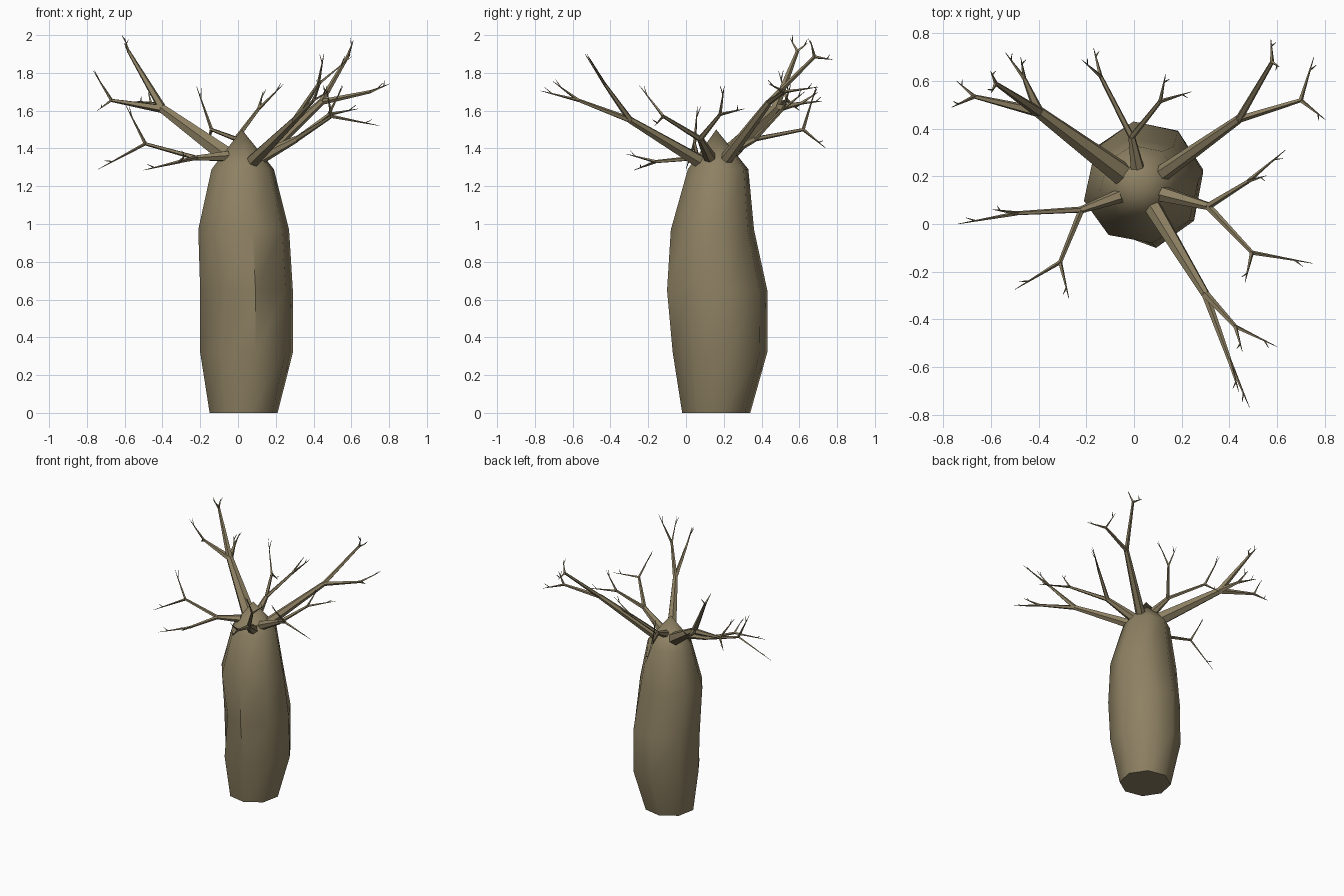
import bpy, bmesh, math
from mathutils import Vector

if "Cube" in bpy.data.objects:
    bpy.data.objects.remove(bpy.data.objects["Cube"])

bark = bpy.data.materials.new("bark_brown")
bark.diffuse_color = (0.27, 0.22, 0.125, 1)
bark.use_nodes = True
bark.node_tree.nodes["Principled BSDF"].inputs["Base Color"].default_value = bark.diffuse_color


def finish(name, bm):
    bmesh.ops.recalc_face_normals(bm, faces=bm.faces[:])
    me = bpy.data.meshes.new(name)
    bm.to_mesh(me)
    bm.free()
    me.materials.append(bark)
    ob = bpy.data.objects.new(name, me)
    bpy.context.collection.objects.link(ob)
    bpy.ops.object.select_all(action='DESELECT')
    ob.select_set(True)
    bpy.context.view_layer.objects.active = ob
    bpy.ops.object.shade_smooth_by_angle(angle=math.radians(50))


def skin(bm, rings):
    for a, b in zip(rings, rings[1:]):
        for i in range(len(a)):
            j = (i + 1) % len(a)
            bm.faces.new((a[i], a[j], b[j], b[i]))


def limb_piece(bm, start, end, r0, r1, sides):
    """Straight tapered limb with closed ends."""
    d = (end - start).normalized()
    u = d.cross(Vector((0.3, 0.2, 1))).normalized()
    v = d.cross(u)
    rings = [[bm.verts.new(p + r * (u * math.cos(t) + v * math.sin(t)))
              for t in (math.tau * i / sides for i in range(sides))]
             for p, r in ((start, r0), (end, r1))]
    skin(bm, rings)
    for ring in rings:
        bm.faces.new(ring)


def twig(bm, elbow, tip):
    """Thin pointed twig with a little spur near its end."""
    limb_piece(bm, elbow, tip, .009, .001, 4)
    d = tip - elbow
    s = elbow + d * .7
    side = d.cross(Vector((0, 0, 1))).normalized()
    limb_piece(bm, s, s + d * .15 + side * .02 + Vector((0, 0, .025)), .004, .001, 4)


# Trunk sections: z, centre x, centre y, half width x, half width y
sections = [(0, .03, .16, .18, .18), (.32, .045, .18, .245, .25),
            (.65, .045, .165, .245, .265), (.97, .03, .14, .24, .22),
            (1.29, .025, .17, .165, .16)]
bm = bmesh.new()
rings = []
for z, cx, cy, rx, ry in sections:
    ring = []
    for i in range(8):
        t = math.radians(11 + 45 * i)
        f = 0.86 if z == .65 and i == 5 else 1.02   # one dented corner
        ring.append(bm.verts.new((cx + f * rx * math.cos(t), cy + f * ry * math.sin(t), z)))
    rings.append(ring)
skin(bm, rings)
bm.faces.new(rings[0])
peak = bm.verts.new((.02, .16, 1.5))
for i in range(8):
    bm.faces.new((rings[-1][i], rings[-1][(i + 1) % 8], peak))
finish("trunk", bm)

# Limbs: base height, base radius, fork, then arms as (elbow, main twig tip)
limbs = {
    "back_left_limb": (1.35, .052, (-.40, .47, 1.61), [
        ((-.67, .535, 1.655), (-.765, .49, 1.81)),
        ((-.58, .59, 1.915), (-.60, .55, 1.985)),
        ((-.46, .61, 1.64), (-.54, .72, 1.65))]),
    "left_limb": (1.36, .03, (-.22, .06, 1.35), [
        ((-.49, .045, 1.425), (-.74, 0, 1.29)),
        ((-.31, -.16, 1.33), (-.50, -.275, 1.285))]),
    "back_right_limb": (1.33, .036, (.44, .44, 1.645), [
        ((.58, .68, 1.885), (.575, .775, 1.87)),
        ((.70, .52, 1.70), (.755, .70, 1.725))]),
    "back_limb": (1.39, .03, (-.01, .365, 1.45), [
        ((-.14, .62, 1.50), (-.22, .69, 1.73)),
        ((.11, .515, 1.61), (.24, .555, 1.74))]),
    "right_limb": (1.35, .035, (.31, .075, 1.45), [
        ((.48, .18, 1.58), (.635, .31, 1.61)),
        ((.495, -.12, 1.57), (.75, -.165, 1.52))]),
    "front_limb": (1.33, .038, (.30, -.295, 1.55), [
        ((.425, -.43, 1.74), (.60, -.515, 1.885)),
        ((.40, -.57, 1.655), (.485, -.77, 1.705))]),
}
for name, (z, r, fork, arms) in limbs.items():
    bm = bmesh.new()
    fork = Vector(fork)
    # every limb leaves the shoulder of the trunk towards its fork
    out = (fork.xy - Vector((.03, .15))).normalized() * .09
    limb_piece(bm, Vector((.03 + out.x, .15 + out.y, z)), fork, r, r * .5, 6)
    for elbow, tip in arms:
        elbow, tip = Vector(elbow), Vector(tip)
        limb_piece(bm, fork, elbow, r * .45, .009, 5)
        twig(bm, elbow, tip)
        # second twig mirrors the main one about the arm
        d, t = (elbow - fork).normalized(), tip - elbow
        twig(bm, elbow, elbow + (2 * t.dot(d) * d - t) * .7 + Vector((0, 0, .03)))
    finish(name, bm)
